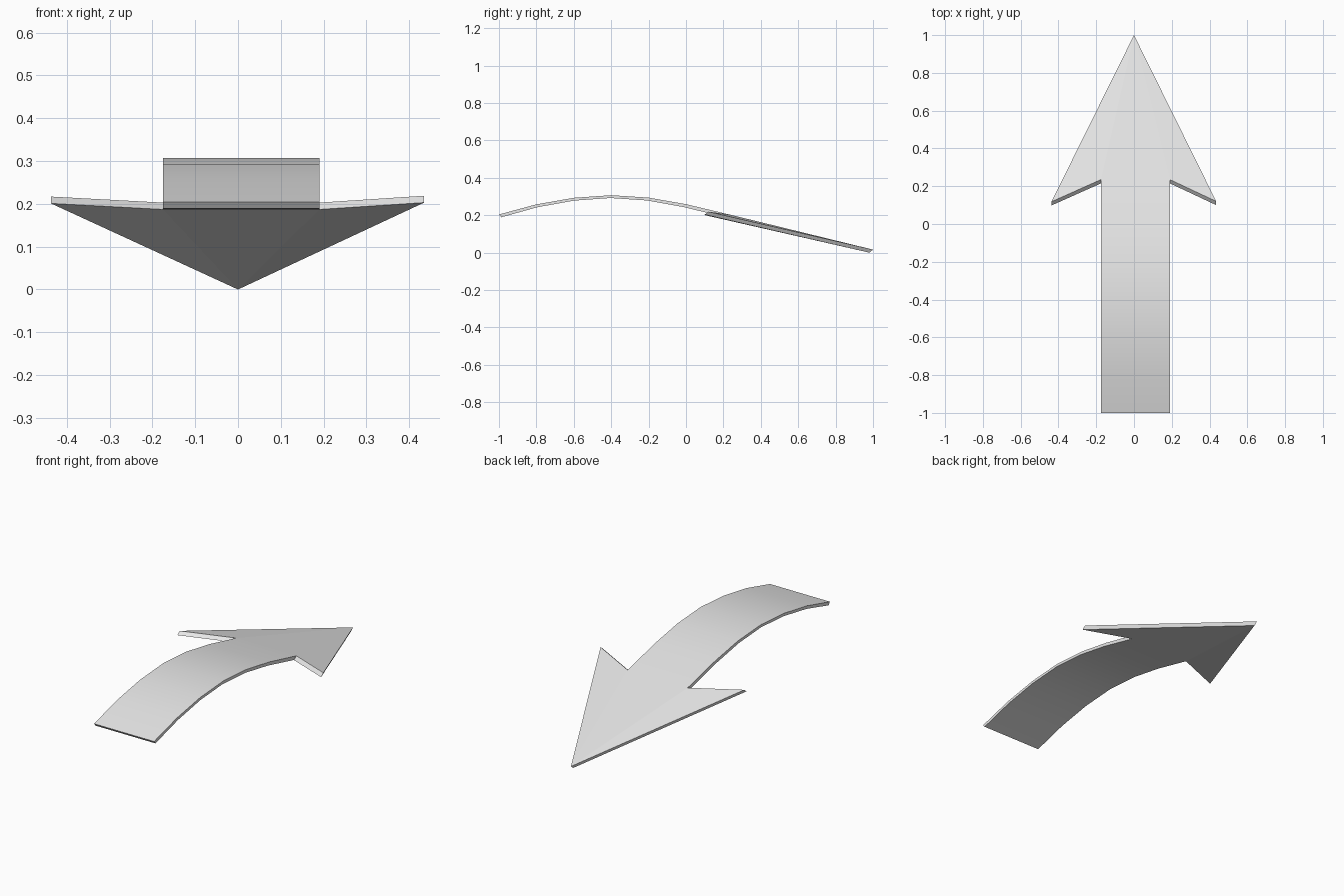
import bpy

cube = bpy.data.objects.get("Cube")
if cube:
    bpy.data.objects.remove(cube)

# Single light grey material
grey = bpy.data.materials.new("light_grey")
grey.use_nodes = True
colour = (0.8, 0.8, 0.8, 1)
grey.diffuse_color = colour
grey.node_tree.nodes["Principled BSDF"].inputs["Base Color"].default_value = colour


def make_part(name, verts, faces):
    mesh = bpy.data.meshes.new(name)
    mesh.from_pydata(verts, [], faces)
    mesh.materials.append(grey)
    obj = bpy.data.objects.new(name, mesh)
    bpy.context.collection.objects.link(obj)
    return obj


LEFT, RIGHT = 0.19, -0.175      # shaft edges
THICK = 0.015

# Curved shaft: rings of four corners swept along an arched profile
profile = [(-1, 0.204), (-0.8, 0.258), (-0.6, 0.293), (-0.4, 0.307),
           (-0.2, 0.294), (0, 0.259), (0.235, 0.203)]
verts, faces = [], []
for i, (y, z) in enumerate(profile):
    low_y = y + 0.012 - 0.032 * i / (len(profile) - 1)
    verts += [(RIGHT, y, z), (LEFT, y, z),
              (LEFT, low_y, z - THICK), (RIGHT, low_y, z - THICK)]
for i in range(len(profile) - 1):
    a, b = 4 * i, 4 * i + 4
    for k in range(4):
        n = (k + 1) % 4
        faces.append((a + k, a + n, b + n, b + k))
faces.append((3, 2, 1, 0))
shaft = make_part("arrow_shaft", verts, faces)
bpy.ops.object.select_all(action="DESELECT")
bpy.context.view_layer.objects.active = shaft
shaft.select_set(True)
bpy.ops.object.shade_smooth_by_angle(angle=0.6)

# Arrowhead: flat top outline, offset copy below, walls around the open edges
top = [(0, 1, 0.016), (-0.437, 0.118, 0.217), (RIGHT, 0.235, 0.203),
       (LEFT, 0.235, 0.203), (0.435, 0.12, 0.219)]
bottom = [(x, y - 0.02, z - 0.016) for x, y, z in top]
panels = [(0, 1, 2), (0, 2, 3), (0, 3, 4)]
faces = panels + [tuple(v + 5 for v in reversed(p)) for p in panels]
for a, b in [(0, 1), (1, 2), (3, 4), (4, 0)]:
    faces.append((b, a, a + 5, b + 5))
make_part("arrow_head", top + bottom, faces)
